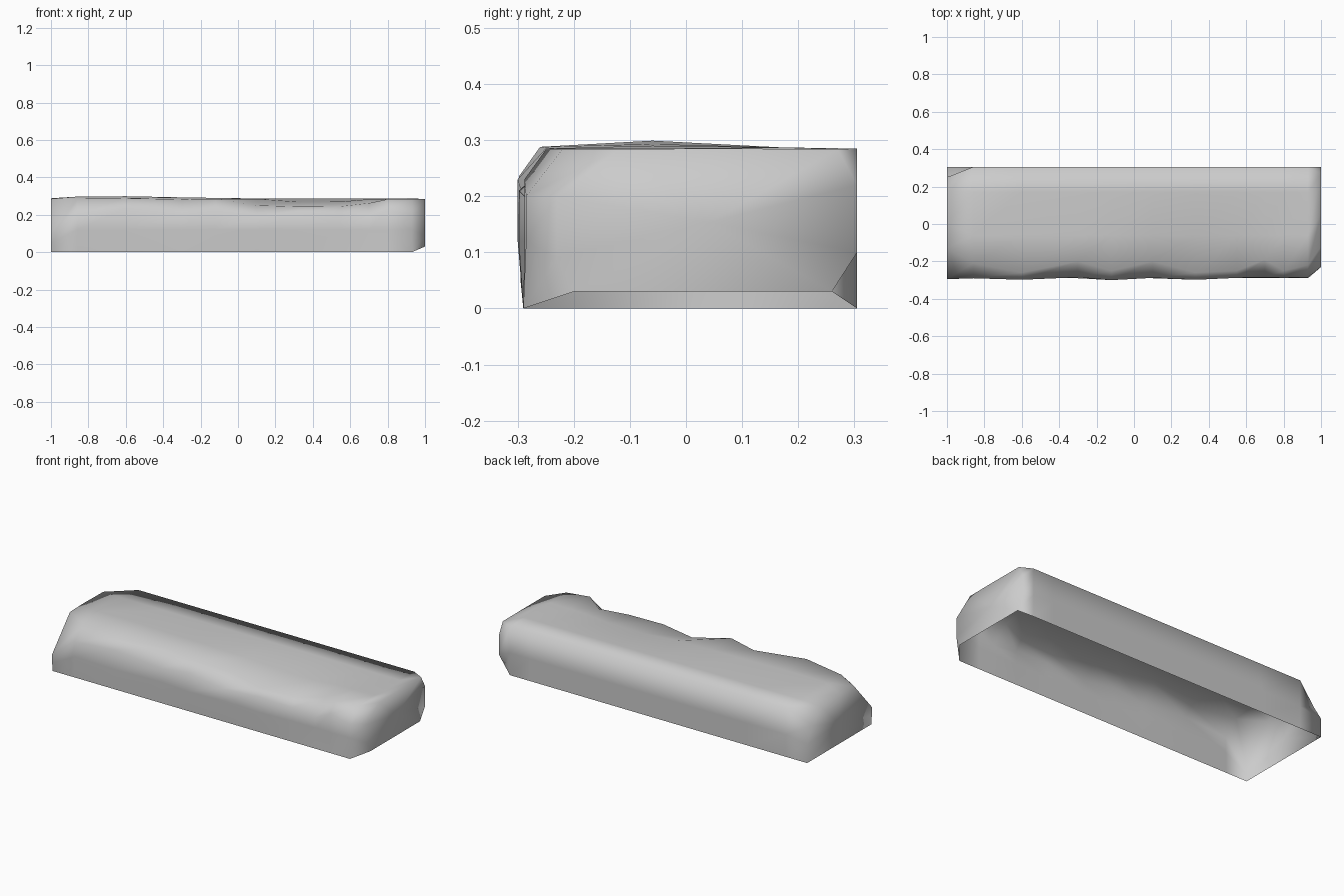
import bpy
import bmesh

if "Cube" in bpy.data.objects:
    bpy.data.objects.remove(bpy.data.objects["Cube"])

BACK = 0.305


def stone_material():
    mat = bpy.data.materials.new("grey_stone")
    mat.use_nodes = True
    color = (0.6, 0.6, 0.6, 1)
    mat.diffuse_color = color
    bsdf = mat.node_tree.nodes["Principled BSDF"]
    bsdf.inputs["Base Color"].default_value = color
    bsdf.inputs["Roughness"].default_value = 0.9
    return mat


def section(front, shoulder, lip_y, lip_z, crown):
    """Cross-section from the front foot, over the top, to the back foot."""
    return [(-0.29, 0), (front, 0.12), (front, shoulder), (lip_y, lip_z),
            (-0.06, crown), (0.17, 0.287), (BACK, 0.285), (BACK, 0.13), (BACK, 0)]


# End outlines with their corners broken off
right_end = [(-0.29, 0), (-0.295, 0.05), (-0.295, 0.1), (-0.13, 0.285),
             (0, 0.288), (0.18, 0.285), (0.25, 0.2), (BACK, 0.11), (BACK, 0)]
left_end = [(-0.2, 0.03), (-0.23, 0.09), (-0.23, 0.2), (-0.12, 0.284),
            (0.05, 0.285), (0.27, 0.284), (BACK, 0.22), (BACK, 0.1), (0.26, 0.03)]

# Worn front edge: x, face y, shoulder height, lip y, lip height, crown height
wear = [
    (-0.86, -0.29, 0.21, -0.21, 0.285, 0.297),
    (-0.6, -0.298, 0.235, -0.26, 0.288, 0.299),
    (-0.3, -0.285, 0.20, -0.20, 0.282, 0.293),
    (-0.12, -0.3, 0.23, -0.25, 0.285, 0.29),
    (0.1, -0.288, 0.19, -0.20, 0.25, 0.285),
    (0.33, -0.298, 0.21, -0.26, 0.243, 0.268),
    (0.55, -0.288, 0.20, -0.25, 0.245, 0.27),
    (0.7, -0.285, 0.18, -0.19, 0.262, 0.283),
    (0.8, -0.288, 0.23, -0.25, 0.283, 0.285),
    (0.93, -0.285, 0.20, -0.22, 0.284, 0.285),
]
sections = [(-1, right_end)]
sections += [(x, section(*shape)) for x, *shape in wear]
sections.append((1, left_end))

# Loft the hollow shell, open underneath
bm = bmesh.new()
rings = [[bm.verts.new((x, y, z)) for y, z in pts] for x, pts in sections]
for a, b in zip(rings, rings[1:]):
    for i in range(len(a) - 1):
        bm.faces.new((a[i], b[i], b[i + 1], a[i + 1]))
caps = [bm.faces.new(rings[0]), bm.faces.new(rings[-1][::-1])]
bmesh.ops.poke(bm, faces=caps)
bmesh.ops.recalc_face_normals(bm, faces=bm.faces)
top = max(bm.faces, key=lambda f: f.calc_center_median().z)
if top.normal.z < 0:
    bmesh.ops.reverse_faces(bm, faces=bm.faces)
for face in bm.faces:
    face.smooth = True

mesh = bpy.data.meshes.new("stone_slab")
bm.to_mesh(mesh)
bm.free()
mesh.materials.append(stone_material())
slab = bpy.data.objects.new("stone_slab", mesh)
bpy.context.collection.objects.link(slab)
